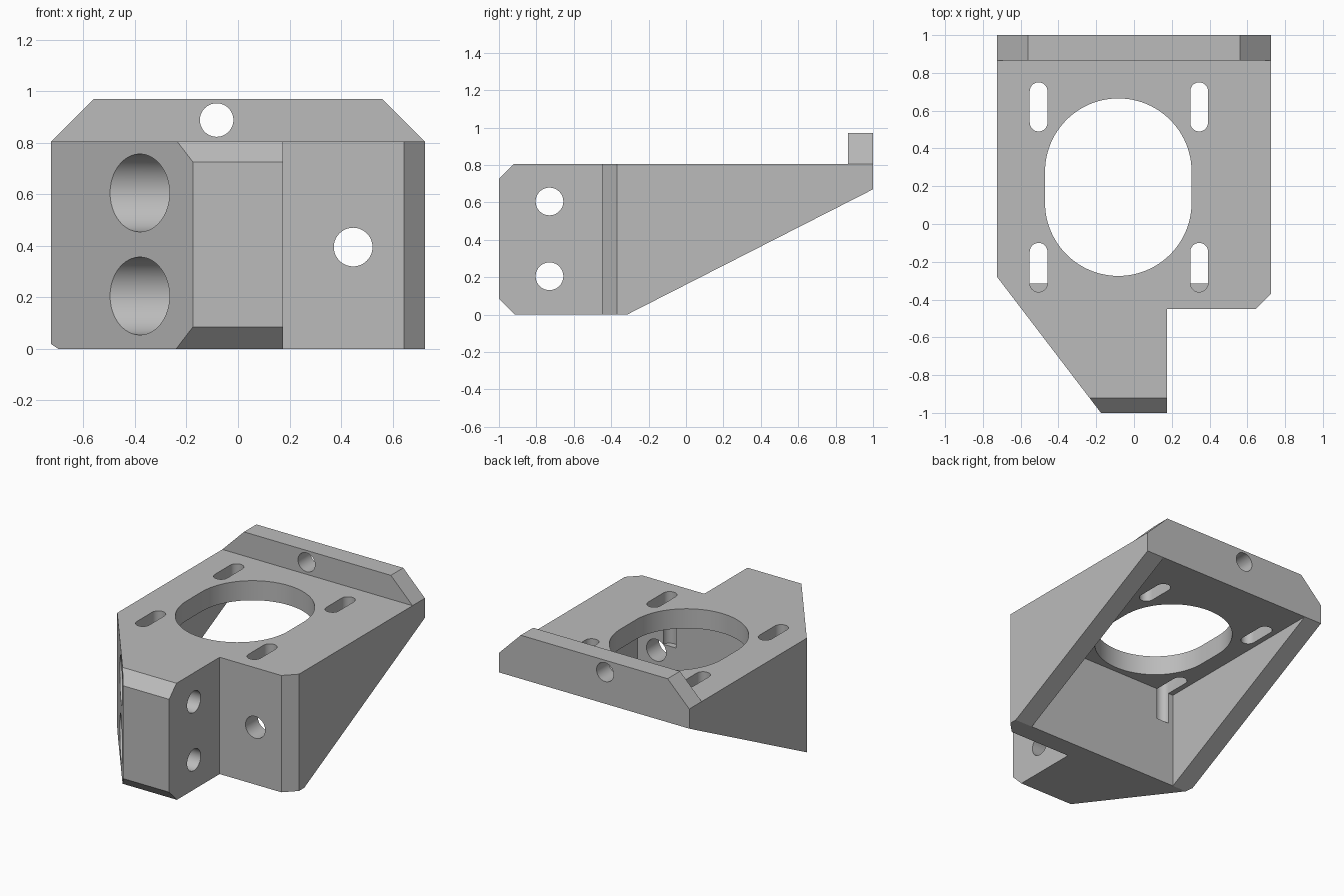
import bpy
import bmesh
from math import cos, sin, pi

if "Cube" in bpy.data.objects:
    bpy.data.objects.remove(bpy.data.objects["Cube"], do_unlink=True)

grey = bpy.data.materials.new("plain grey")
grey.use_nodes = True
grey.diffuse_color = (0.5, 0.5, 0.5, 1)
grey.node_tree.nodes["Principled BSDF"].inputs["Base Color"].default_value = (0.5, 0.5, 0.5, 1)

# Place profile coordinates (u, v) at depth w along an axis
PLACE = {"x": lambda u, v, w: (w, u, v),
         "y": lambda u, v, w: (u, w, v),
         "z": lambda u, v, w: (u, v, w)}


def prism(name, profile, axis, lo, hi):
    bm = bmesh.new()
    face = bm.faces.new([bm.verts.new(PLACE[axis](u, v, lo)) for u, v in profile])
    out = bmesh.ops.extrude_face_region(bm, geom=[face])
    shift = PLACE[axis](0, 0, hi - lo)
    bmesh.ops.translate(bm, vec=shift,
                        verts=[g for g in out["geom"] if isinstance(g, bmesh.types.BMVert)])
    bmesh.ops.recalc_face_normals(bm, faces=bm.faces)
    mesh = bpy.data.meshes.new(name)
    bm.to_mesh(mesh)
    bm.free()
    mesh.materials.append(grey)
    obj = bpy.data.objects.new(name, mesh)
    bpy.context.collection.objects.link(obj)
    return obj


def slot(u, v, r, travel=0.0, n=32):
    """Circle, or a stadium stretched by travel on either side along v."""
    pts = []
    for end in (1, -1):
        for i in range(n + (1 if travel else 0)):
            a = pi * i / n
            pts.append((u + end * r * cos(a), v + end * (travel + r * sin(a))))
    return pts


def box(u0, u1, v0, v1):
    return [(u0, v0), (u1, v0), (u1, v1), (u0, v1)]


# Main block with the projecting mounting tab
W, TOP, PLATE = 0.725, 0.805, 0.67
bracket = prism("mounting_bracket",
                [(-W, 1), (-W, -0.28), (-0.175, -1), (0.175, -1), (0.175, -0.45),
                 (0.645, -0.45), (W, -0.37), (W, 1)], "z", 0, TOP)


def combine(tool, operation="DIFFERENCE"):
    mod = bracket.modifiers.new(tool.name, "BOOLEAN")
    mod.operation = operation
    mod.solver = "EXACT"
    mod.object = tool
    bpy.context.view_layer.objects.active = bracket
    bpy.ops.object.modifier_apply(modifier=mod.name)
    bpy.data.objects.remove(tool, do_unlink=True)


# Raised rear rib with chamfered ends
combine(prism("rear_rib", [(-W, 0.7), (W, 0.7), (W, TOP), (0.56, 0.97), (-0.56, 0.97), (-W, TOP)],
              "y", 0.865, 1), "UNION")

# Sloping underside and the pocket behind the front wall
slope = PLATE / 1.315
combine(prism("underside_cut", [(-0.515, -0.2 * slope), (1.2, PLATE + 0.2 * slope),
                                (1.2, -0.3), (-0.515, -0.3)], "x", -1, 1))
combine(prism("pocket_cut", box(-0.59, 0.59, -0.315, 1.2), "z", -0.2, PLATE))

# Chamfers on the tab's front edges
combine(prism("top_chamfer", [(-1.1, 0.625), (-0.82, 0.905), (-1.1, 0.905)], "x", -1, 1))
combine(prism("bottom_chamfer", [(-1.1, 0.185), (-0.8, -0.115), (-1.1, -0.115)], "x", -1, 1))

# Central opening and four adjustment slots
combine(prism("centre_opening", slot(-0.083, 0.195, 0.388, 0.082, 48), "z", 0.5, 1))
for x in (-0.505, 0.345):
    for y in (-0.23, 0.62):
        combine(prism("adjustment_slot", slot(x, y, 0.047, 0.083, 16), "z", 0.45, 1))

# Tab bolt holes with wide counterbores
for z in (0.205, 0.605):
    combine(prism("bolt_hole", slot(-0.73, z, 0.074), "x", -0.9, 0.4))
    combine(prism("counterbore", slot(-0.73, z, 0.151), "x", -0.9, 0.04))

# Holes through the front wall and the rear rib
combine(prism("wall_hole", slot(0.447, 0.395, 0.075), "y", -0.6, -0.2))
combine(prism("rib_hole", slot(-0.083, 0.888, 0.065), "y", 0.8, 1.1))

# Smooth bores, crisp edges
bpy.ops.object.select_all(action="DESELECT")
bracket.select_set(True)
bpy.context.view_layer.objects.active = bracket
bpy.ops.object.shade_smooth_by_angle(angle=pi / 7)
